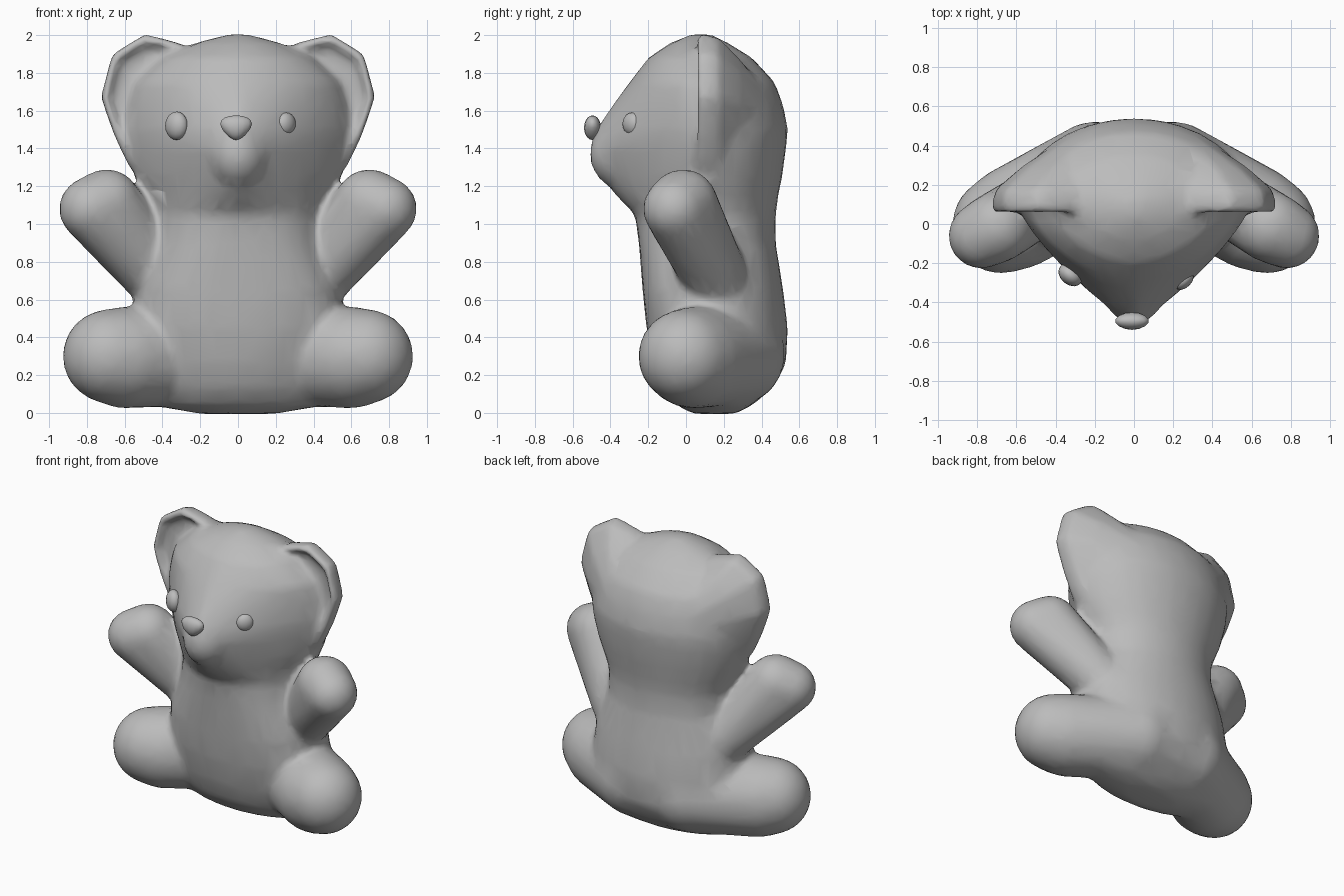
import bpy, bmesh, math
from mathutils import Matrix

if "Cube" in bpy.data.objects:
    bpy.data.objects.remove(bpy.data.objects["Cube"])

grey = bpy.data.materials.new("plain grey")
grey.use_nodes = True
grey.diffuse_color = (0.5, 0.5, 0.5, 1)
grey.node_tree.nodes["Principled BSDF"].inputs["Base Color"].default_value = (0.5, 0.5, 0.5, 1)


def finish(bm, name):
    bmesh.ops.recalc_face_normals(bm, faces=bm.faces)
    for face in bm.faces:
        face.smooth = True
    mesh = bpy.data.meshes.new(name)
    bm.to_mesh(mesh)
    bm.free()
    mesh.materials.append(grey)
    obj = bpy.data.objects.new(name, mesh)
    bpy.context.collection.objects.link(obj)
    return obj


def loft(bm, rings):
    """Closed solid through rings of equal point count."""
    loops = [[bm.verts.new(p) for p in ring] for ring in rings]
    n = len(loops[0])
    for a, b in zip(loops, loops[1:]):
        for i in range(n):
            j = (i + 1) % n
            bm.faces.new((a[i], a[j], b[j], b[i]))
    bm.faces.new(loops[0])
    bm.faces.new(loops[-1])


def torso_ring(z, width, middle, front, back, power):
    """Oval section whose front half is pointed when power is low."""
    points = []
    for i in range(32):
        a = math.tau * i / 32
        c, s = math.cos(a), math.sin(a)
        e = 2 / power if s < 0 else 1
        x = math.copysign(abs(c) ** e, c) * width
        depth = middle - front if s < 0 else back - middle
        y = middle + math.copysign(abs(s) ** e, s) * depth
        points.append((x, y, z))
    return points


def limb(bm, side, balls):
    """Rounded limb: hull around a row of balls (x, y, z, radius)."""
    verts = []
    count = 200
    for x, y, z, r in balls:
        for i in range(count):
            h = 1 - (2 * i + 1) / count
            w = math.sqrt(1 - h * h)
            a = i * math.pi * (3 - math.sqrt(5))
            verts.append(bm.verts.new((side * (x + r * w * math.cos(a)),
                                       y + r * w * math.sin(a), z + r * h)))
    hull = bmesh.ops.convex_hull(bm, input=verts)
    inner = [g for g in hull["geom_interior"] if isinstance(g, bmesh.types.BMVert)]
    bmesh.ops.delete(bm, geom=inner, context="VERTS")


# Head and torso: height, half width, middle, front, back, front power
sections = [
    (-0.005, 0.20, 0.15, 0.04, 0.26, 2), (0.04, 0.46, 0.15, -0.05, 0.35, 2),
    (0.13, 0.52, 0.15, -0.12, 0.46, 2), (0.26, 0.55, 0.15, -0.17, 0.53, 2.1),
    (0.45, 0.57, 0.15, -0.21, 0.54, 2.3), (0.65, 0.54, 0.15, -0.23, 0.515, 2.5),
    (0.90, 0.45, 0.15, -0.25, 0.475, 2.4), (1.05, 0.45, 0.15, -0.27, 0.475, 2),
    (1.16, 0.50, 0.13, -0.38, 0.49, 1.5), (1.25, 0.55, 0.10, -0.44, 0.51, 1.3),
    (1.40, 0.59, 0.10, -0.51, 0.53, 1.22), (1.50, 0.60, 0.10, -0.48, 0.54, 1.27),
    (1.63, 0.58, 0.10, -0.39, 0.515, 1.4), (1.75, 0.54, 0.10, -0.30, 0.47, 1.65),
    (1.88, 0.40, 0.10, -0.20, 0.35, 1.9), (1.96, 0.22, 0.09, -0.08, 0.22, 2),
    (2.005, 0.05, 0.08, 0.03, 0.13, 2),
]
bm = bmesh.new()
loft(bm, [torso_ring(*s) for s in sections])

# Muzzle
bmesh.ops.create_uvsphere(bm, u_segments=16, v_segments=10, radius=1,
                          matrix=Matrix.Translation((0, -0.30, 1.37))
                          @ Matrix.Diagonal((0.17, 0.215, 0.20, 1)))

# Ears: hollow front, thick rim, back sloping into the rear of the head
ear_outline = [(0.20, 1.90), (0.32, 1.965), (0.495, 2.01), (0.67, 1.90),
               (0.73, 1.67), (0.655, 1.46), (0.58, 1.30), (0.30, 1.50)]
# scale, depth, centre x, centre z
ear_layers = [(0.80, 0.11, 0.43, 1.66), (0.87, 0.06, 0.43, 1.66),
              (0.96, 0.045, 0.43, 1.66), (1.0, 0.09, 0.43, 1.66),
              (0.96, 0.17, 0.43, 1.66), (0.72, 0.29, 0.20, 1.52),
              (0.40, 0.44, 0.10, 1.48)]
for side in (1, -1):
    loft(bm, [[(side * (cx + (x - cx) * k), y, cz + (z - cz) * k)
               for x, z in ear_outline] for k, y, cx, cz in ear_layers])
    # Arm
    limb(bm, side, [(0.43, 0.15, 0.73, 0.175), (0.695, -0.015, 1.11, 0.183),
                    (0.78, -0.06, 1.08, 0.17)])
    # Leg
    limb(bm, side, [(0.20, 0.26, 0.305, 0.265), (0.60, 0.035, 0.292, 0.27),
                    (0.68, -0.005, 0.30, 0.25)])

# Fuse everything into one soft skin
body = finish(bm, "bear_body")
fuse = body.modifiers.new("fuse", "REMESH")
fuse.mode = "VOXEL"
fuse.voxel_size = 0.02
fuse.use_smooth_shade = True
soften = body.modifiers.new("soften", "SMOOTH")
soften.factor = 0.5
soften.iterations = 16
reduce = body.modifiers.new("reduce", "DECIMATE")
reduce.ratio = 0.1


def button(name, centre, size, turn=0, pinch=0):
    """Small rounded button, optionally narrowed toward its bottom."""
    b = bmesh.new()
    bmesh.ops.create_uvsphere(b, u_segments=14, v_segments=10, radius=1)
    for v in b.verts:
        v.co.x *= 1 + pinch * v.co.z
    bmesh.ops.transform(b, verts=b.verts, matrix=Matrix.Translation(centre)
                        @ Matrix.Rotation(turn, 4, "Z") @ Matrix.Diagonal((*size, 1)))
    finish(b, name)


# Face
button("nose", (-0.01, -0.495, 1.51), (0.08, 0.045, 0.065), 0, 0.4)
button("right_eye", (-0.325, -0.26, 1.52), (0.068, 0.05, 0.075), -0.7)
button("left_eye", (0.255, -0.285, 1.53), (0.06, 0.04, 0.06), 0.8)
